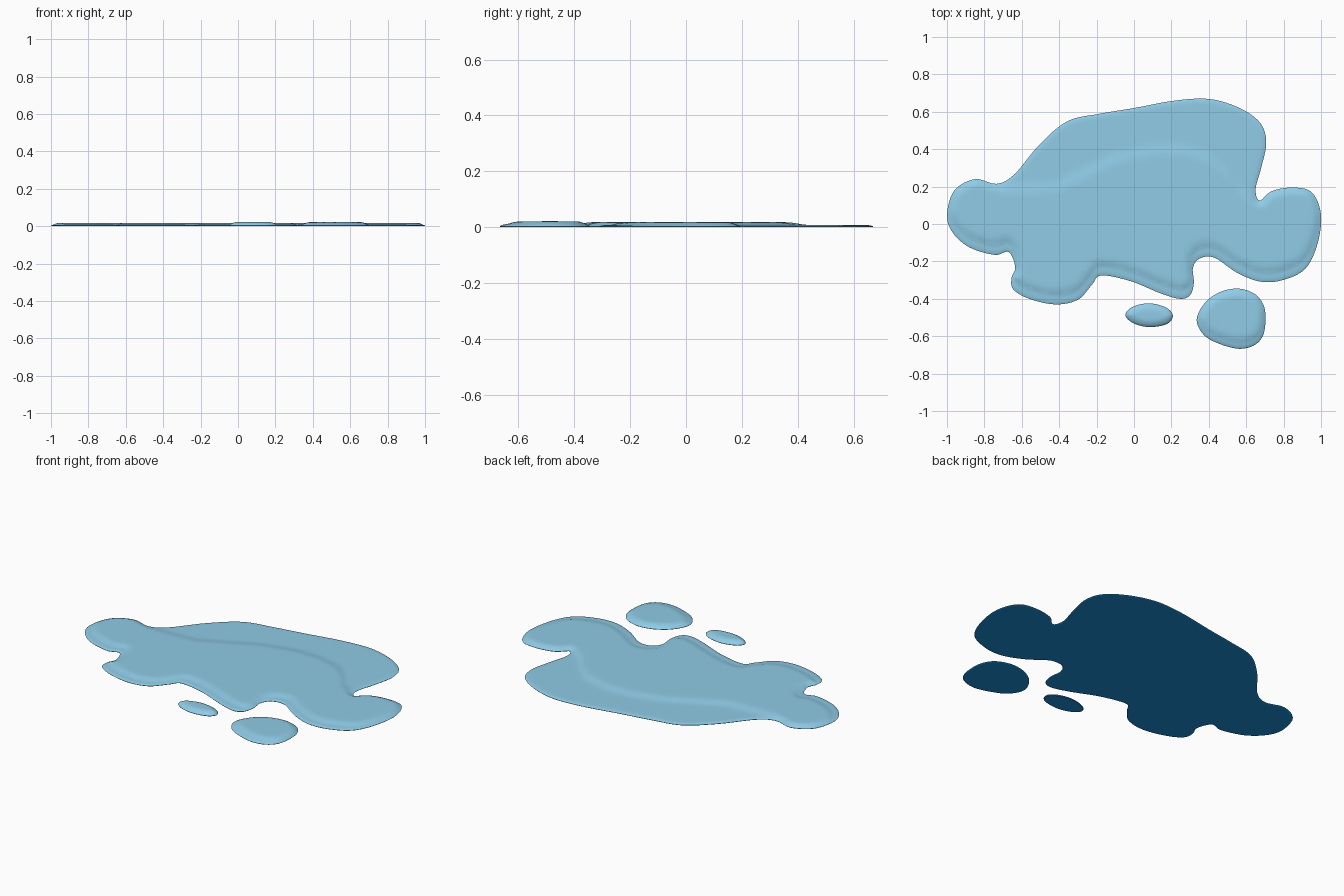
import bpy, bmesh, math
from mathutils import Vector
from mathutils.geometry import delaunay_2d_cdt

if "Cube" in bpy.data.objects:
    bpy.data.objects.remove(bpy.data.objects["Cube"])


def material(name, rgb):
    m = bpy.data.materials.new(name)
    m.diffuse_color = (*rgb, 1)
    m.use_nodes = True
    m.node_tree.nodes["Principled BSDF"].inputs["Base Color"].default_value = m.diffuse_color
    return m


WATER = material("pale water blue", (0.28, 0.61, 0.81))
UNDER = material("strong blue underside", (0.011, 0.28, 0.69))

# Outlines traced clockwise seen from above
MAIN = [(-1, .05), (-.96, .18), (-.85, .24), (-.735, .215), (-.64, .265), (-.505, .425),
        (-.355, .55), (-.18, .59), (0, .62), (.22, .66), (.405, .668), (.565, .62),
        (.675, .54), (.707, .435), (.68, .30), (.65, .185), (.672, .125), (.735, .175),
        (.845, .195), (.95, .17), (1, .05), (.98, -.11), (.915, -.24), (.795, -.3),
        (.675, -.308), (.55, -.26), (.43, -.18), (.35, -.185), (.315, -.235), (.32, -.315),
        (.30, -.38), (.245, -.40), (.14, -.37), (-.02, -.305), (-.175, -.275), (-.225, -.325),
        (-.30, -.405), (-.42, -.43), (-.56, -.40), (-.645, -.35), (-.655, -.29), (-.635, -.23),
        (-.67, -.15), (-.745, -.165), (-.88, -.125), (-.97, -.045)]
LARGE = [(.335, -.51), (.385, -.415), (.47, -.36), (.565, -.346), (.65, -.377), (.695, -.44),
         (.703, -.52), (.688, -.6), (.64, -.65), (.56, -.667), (.46, -.642), (.375, -.595)]
SMALL = [(-.046, -.487), (-.01, -.444), (.08, -.424), (.17, -.446), (.208, -.49),
         (.175, -.535), (.08, -.551), (-.005, -.53)]
# Crest where the deep front pool steps down to the thin back sheet
CREST = [(-1, .4), (-.8, .3), (-.72, .19), (-.42, .2), (-.25, .28), (-.1, .355), (.1, .4),
         (.25, .4), (.4, .36), (.5, .27), (.56, .18), (.67, .12), (.74, .3), (1, .4)]


def crest_y(x):
    for (x0, y0), (x1, y1) in zip(CREST, CREST[1:]):
        if x <= x1:
            return y0 + (y1 - y0) * (x - x0) / (x1 - x0)
    return CREST[-1][1]


def smooth_loop(pts, n=6):
    """Closed Catmull-Rom curve through the points."""
    P = [Vector(p) for p in pts]
    out = []
    for i in range(len(P)):
        a, b, c, d = (P[(i + k) % len(P)] for k in (-1, 0, 1, 2))
        for s in range(n):
            t = s / n
            out.append(0.5 * (2 * b + (c - a) * t + (2 * a - 5 * b + 4 * c - d) * t * t
                              + (3 * b - a - 3 * c + d) * t ** 3))
    return out


def edge_distance(p, loop):
    best = 9.0
    for i, a in enumerate(loop):
        ab = loop[i - 1] - a
        t = max(0, min(1, (p - a).dot(ab) / ab.length_squared))
        best = min(best, (a + ab * t - p).length_squared)
    return math.sqrt(best)


def inside(p, loop):
    r = False
    for i, a in enumerate(loop):
        b = loop[i - 1]
        if (a.y > p.y) != (b.y > p.y) and p.x < (b.x - a.x) * (p.y - a.y) / (b.y - a.y) + a.x:
            r = not r
    return r


def ease(t):
    t = max(0, min(1, t))
    return t * t * (3 - 2 * t)


def puddle(name, outline, depth, rim, step, lip, shift, has_crest=False):
    """Thin lip of water all round, stepping up to full depth; the step is set in at the front."""
    loop = smooth_loop(outline)[::-1]
    n = len(loop)
    pts = list(loop)
    # rings that round the rim
    for f in (.06, .2, .45, .75, 1):
        for i in range(n):
            tangent = (loop[(i + 1) % n] - loop[i - 1]).normalized()
            p = loop[i] + Vector((-tangent.y, tangent.x)) * rim * f
            if inside(p, loop) and edge_distance(p, loop) > .93 * rim * f:
                pts.append(p)
    # regular points across the middle
    for ix in range(int(-1 / step), int(1 / step) + 1):
        for iy in range(int(-.7 / step), int(.7 / step) + 1):
            p = Vector((ix * step, iy * step))
            if inside(p, loop) and edge_distance(p, loop) > rim * 1.2:
                pts.append(p)
    res = delaunay_2d_cdt(pts, [], [list(range(n))], 1, 1e-5)
    coords, tris = res[0], res[2]

    bm = bmesh.new()
    top, low = [], []
    for co in coords:
        d = edge_distance(co, loop)
        q = co - Vector((0, shift))
        d2 = edge_distance(q, loop) if inside(q, loop) else 0
        k = 1 - min(1, d / (rim * .6))
        h = lip * math.sqrt(max(0, 1 - k * k))
        rise = (depth - lip) * ease(min(d, d2) / rim)
        if has_crest:
            rise *= 1 - ease((co.y - crest_y(co.x) + .04) / .08)
        on_rim = d <= 1e-4
        z = .003 if on_rim else max(.004, h + rise)
        v = bm.verts.new((co.x, co.y, z))
        top.append(v)
        low.append(v if on_rim else bm.verts.new((co.x, co.y, 0)))
    for t in tris:
        up = [top[i] for i in t]
        down = [low[i] for i in reversed(t)]
        if set(up) != set(down):      # skip the top of slivers lying wholly on the rim
            bm.faces.new(up).material_index = 0
        bm.faces.new(down).material_index = 1
    for v in [v for v in bm.verts if not v.link_faces]:
        bm.verts.remove(v)
    bmesh.ops.recalc_face_normals(bm, faces=bm.faces[:])
    me = bpy.data.meshes.new(name)
    bm.to_mesh(me)
    bm.free()
    me.materials.append(WATER)
    me.materials.append(UNDER)
    ob = bpy.data.objects.new(name, me)
    bpy.context.collection.objects.link(ob)
    bpy.ops.object.select_all(action='DESELECT')
    ob.select_set(True)
    bpy.context.view_layer.objects.active = ob
    bpy.ops.object.shade_smooth_by_angle(angle=math.radians(50))


puddle("main_puddle", MAIN, .018, .045, .022, .008, .04, has_crest=True)
puddle("large_drop", LARGE, .021, .045, .02, .011, .02)
puddle("small_drop", SMALL, .022, .04, .015, .014, 0)
